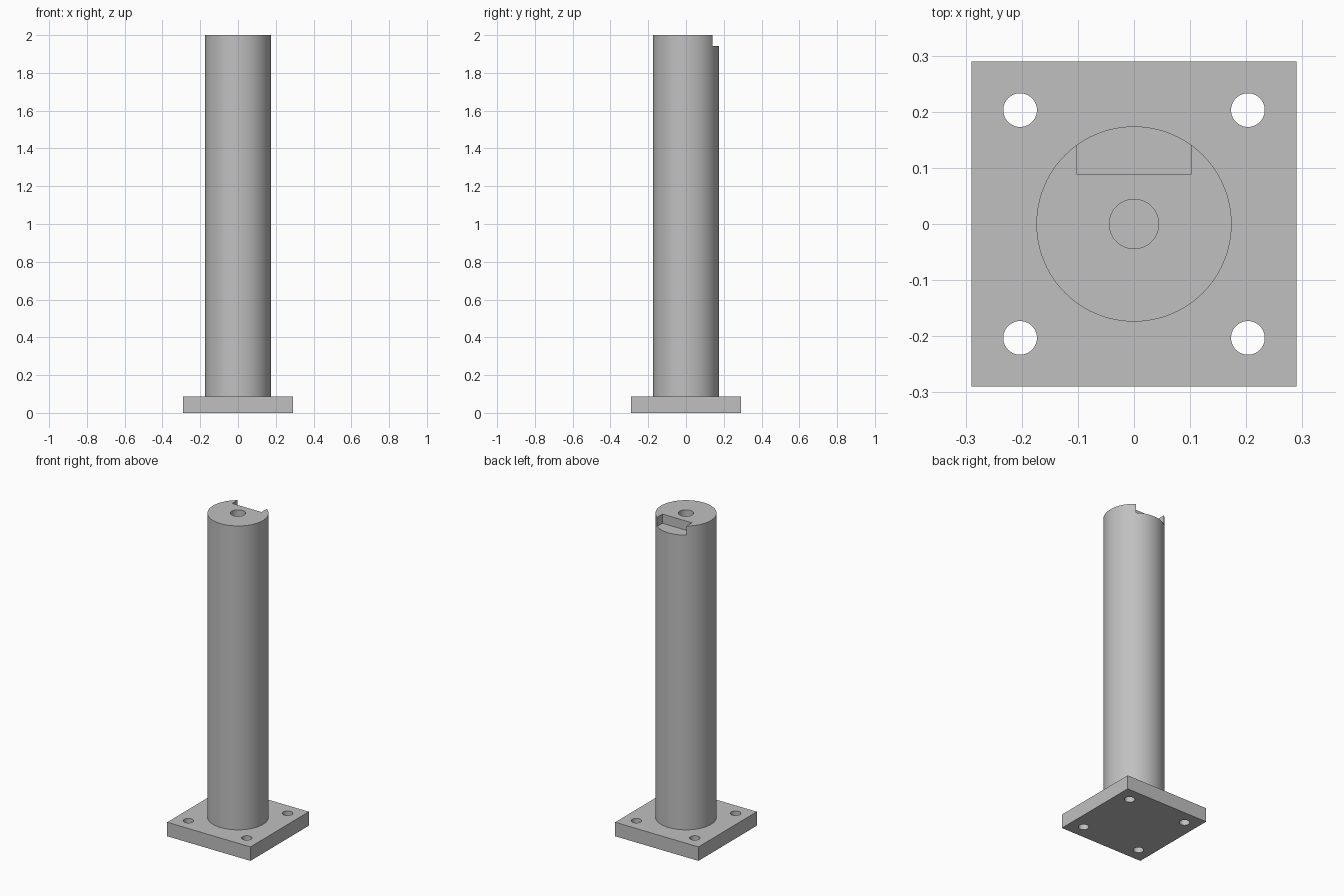
import bpy
import math

if "Cube" in bpy.data.objects:
    bpy.data.objects.remove(bpy.data.objects["Cube"], do_unlink=True)

PLATE_HALF, PLATE_TOP = 0.29, 0.088
POST_RADIUS, TOP = 0.174, 2.0

# Plain grey metal
GREY = (0.53, 0.53, 0.53, 1)
metal = bpy.data.materials.new("grey metal")
metal.use_nodes = True
metal.diffuse_color = GREY
metal.node_tree.nodes["Principled BSDF"].inputs["Base Color"].default_value = GREY


def box(name, x, y, z):
    """Box from (low, high) ranges on each axis."""
    ranges = (x, y, z)
    bpy.ops.mesh.primitive_cube_add(size=1, location=[(a + b) / 2 for a, b in ranges])
    obj = bpy.context.object
    obj.name = name
    obj.scale = [b - a for a, b in ranges]
    bpy.ops.object.transform_apply(location=True, rotation=False, scale=True)
    obj.data.materials.append(metal)
    return obj


def cylinder(name, radius, low, high, x=0, y=0, sides=48):
    bpy.ops.mesh.primitive_cylinder_add(vertices=sides, radius=radius, depth=high - low,
                                        location=(x, y, (low + high) / 2))
    obj = bpy.context.object
    obj.name = name
    obj.data.materials.append(metal)
    return obj


def cut(target, cutter):
    """Subtract the cutter from the target, then discard it."""
    mod = target.modifiers.new("cut", "BOOLEAN")
    mod.operation, mod.solver, mod.object = "DIFFERENCE", "EXACT", cutter
    bpy.context.view_layer.objects.active = target
    bpy.ops.object.modifier_apply(modifier=mod.name)
    bpy.data.objects.remove(cutter, do_unlink=True)


def smooth(obj):
    bpy.ops.object.select_all(action="DESELECT")
    obj.select_set(True)
    bpy.context.view_layer.objects.active = obj
    bpy.ops.object.shade_smooth_by_angle(angle=math.radians(30))


# Square base plate with four bolt holes
plate = box("base_plate", (-PLATE_HALF, PLATE_HALF), (-PLATE_HALF, PLATE_HALF), (0, PLATE_TOP))
for sx in (-1, 1):
    for sy in (-1, 1):
        cut(plate, cylinder("bolt_hole", 0.03, -0.1, 0.2, sx * 0.203, sy * 0.203))

# Round post with a blind centre bore and a rear notch at the top
post = cylinder("post", POST_RADIUS, PLATE_TOP, TOP, sides=96)
cut(post, cylinder("centre_bore", 0.044, TOP - 0.3, TOP + 0.1))
cut(post, box("rear_notch", (-0.102, 0.102), (0.088, 0.3), (TOP - 0.058, TOP + 0.1)))

for part in (plate, post):
    smooth(part)
